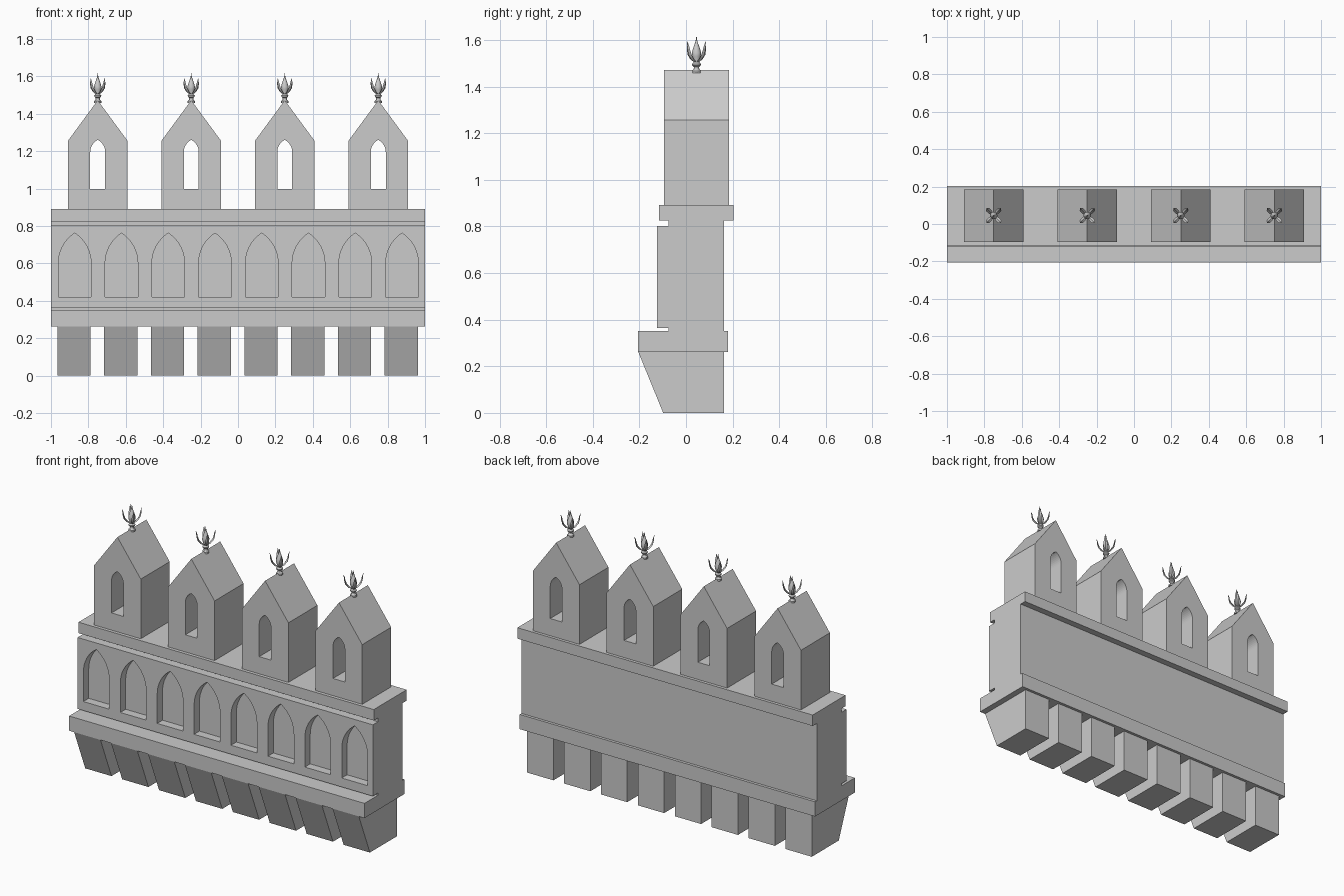
import bpy, bmesh
from math import sin, cos, pi, atan2
from mathutils import Vector

if "Cube" in bpy.data.objects:
    bpy.data.objects.remove(bpy.data.objects["Cube"])

# Single stone colour
stone = bpy.data.materials.new("grey_stone")
stone.use_nodes = True
colour = (0.6, 0.6, 0.6, 1)
stone.diffuse_color = colour
stone.node_tree.nodes["Principled BSDF"].inputs["Base Color"].default_value = colour


def make_object(name, bm):
    bmesh.ops.recalc_face_normals(bm, faces=bm.faces)
    mesh = bpy.data.meshes.new(name)
    bm.to_mesh(mesh)
    bm.free()
    mesh.materials.append(stone)
    obj = bpy.data.objects.new(name, mesh)
    bpy.context.collection.objects.link(obj)
    return obj


def prism(bm, points, offset):
    """Extrude a closed loop of 3D points along an offset."""
    face = bm.faces.new([bm.verts.new(p) for p in points])
    new = bmesh.ops.extrude_face_region(bm, geom=[face])["geom"]
    verts = [v for v in new if isinstance(v, bmesh.types.BMVert)]
    bmesh.ops.translate(bm, verts=verts, vec=offset)


def arch(cx, half, bottom, spring, top, y, steps=8):
    """Pointed arch outline made of two circular arcs."""
    rise = top - spring
    radius = (half ** 2 + rise ** 2) / (2 * half)
    end = atan2(rise, radius - half)
    right = [(half - radius + radius * cos(end * i / steps),
              spring + radius * sin(end * i / steps)) for i in range(steps + 1)]
    right = [(half, bottom)] + right
    left = [(-x, z) for x, z in reversed(right[:-1])]
    return [(cx + x, y, z) for x, z in right + left]


def cut(obj, cutter):
    mod = obj.modifiers.new("cut", "BOOLEAN")
    mod.object = cutter
    mod.solver = "EXACT"
    cutter.hide_render = True
    bpy.context.view_layer.objects.active = obj
    bpy.ops.object.modifier_apply(modifier=mod.name)
    bpy.data.objects.remove(cutter)


# Wall with ledges and grooves, one profile along x
profile = [(-.205, .262), (.18, .262), (.18, .352), (.163, .352), (.163, .825),
           (.203, .825), (.203, .892), (-.115, .892), (-.115, .825), (-.075, .825),
           (-.075, .802), (-.124, .802), (-.124, .365), (-.075, .365),
           (-.075, .352), (-.205, .352)]
bm = bmesh.new()
prism(bm, [(-1, y, z) for y, z in profile], (2, 0, 0))
wall = make_object("wall", bm)

# Blind arched niches on the front
bm = bmesh.new()
for i in range(8):
    prism(bm, arch(-.873 + .25 * i, .0875, .42, .6, .762, -.18), (0, .108, 0))
cut(wall, make_object("niche_cutter", bm))

# Sloping corbels below
for i in range(8):
    x = -.966 + .25 * i
    bm = bmesh.new()
    prism(bm, [(x, -.205, .262), (x, -.098, 0), (x, .163, 0), (x, .163, .262)], (.178, 0, 0))
    make_object(f"corbel_{i + 1}", bm)


def lathe(bm, rings, cx, cy, sides=12):
    loops = [[bm.verts.new((cx + r * cos(2 * pi * k / sides), cy + r * sin(2 * pi * k / sides), z))
              for k in range(sides)] for r, z in rings]
    for a, b in zip(loops, loops[1:]):
        for k in range(sides):
            n = (k + 1) % sides
            bm.faces.new((a[k], a[n], b[n], b[k]))
    bm.faces.new(loops[0])
    bm.faces.new(loops[-1])


def leaf(bm, angle, cx, cy):
    """Curved tapering leaf: radius, height, half width, half thickness."""
    path = [(.006, 1.505, .006, .004), (.026, 1.517, .011, .005), (.042, 1.537, .012, .005),
            (.049, 1.56, .009, .004), (.051, 1.577, .005, .003), (.056, 1.594, .0005, .0005)]
    out = Vector((cos(angle), sin(angle), 0))
    side = Vector((-sin(angle), cos(angle), 0))
    up = Vector((0, 0, 1))
    loops = []
    for i, (r, z, w, t) in enumerate(path):
        a, b = path[max(i - 1, 0)], path[min(i + 1, len(path) - 1)]
        tangent = (out * (b[0] - a[0]) + up * (b[1] - a[1])).normalized()
        normal = tangent.cross(side)
        c = Vector((cx, cy, 0)) + out * r + up * z
        loops.append([bm.verts.new(c + d) for d in (side * w, normal * t, side * -w, normal * -t)])
    for a, b in zip(loops, loops[1:]):
        for k in range(4):
            n = (k + 1) % 4
            bm.faces.new((a[k], a[n], b[n], b[k]))
    bm.faces.new(loops[0])
    bm.faces.new(loops[-1])


# Gabled merlons with pointed windows, each topped by a leafy finial
for i in range(4):
    x = -.75 + .5 * i
    outline = [(-.158, .892), (.158, .892), (.158, 1.257), (0, 1.472), (-.158, 1.257)]
    bm = bmesh.new()
    prism(bm, [(x + px, -.095, z) for px, z in outline], (0, .28, 0))
    merlon = make_object(f"merlon_{i + 1}", bm)
    bm = bmesh.new()
    prism(bm, arch(x, .04, .997, 1.195, 1.26, -.2), (0, .5, 0))
    cut(merlon, make_object("window_cutter", bm))

    bm = bmesh.new()
    lathe(bm, [(.019, 1.458), (.019, 1.468), (.012, 1.476), (.011, 1.484), (.018, 1.49),
               (.019, 1.497), (.012, 1.506), (.012, 1.512), (.019, 1.53), (.02, 1.545),
               (.014, 1.566), (.006, 1.588), (.003, 1.6), (.0005, 1.617)], x, .045)
    for k in range(4):
        leaf(bm, pi / 4 + k * pi / 2, x, .045)
    finial = make_object(f"finial_{i + 1}", bm)
    bpy.ops.object.select_all(action="DESELECT")
    finial.select_set(True)
    bpy.context.view_layer.objects.active = finial
    bpy.ops.object.shade_smooth_by_angle()
